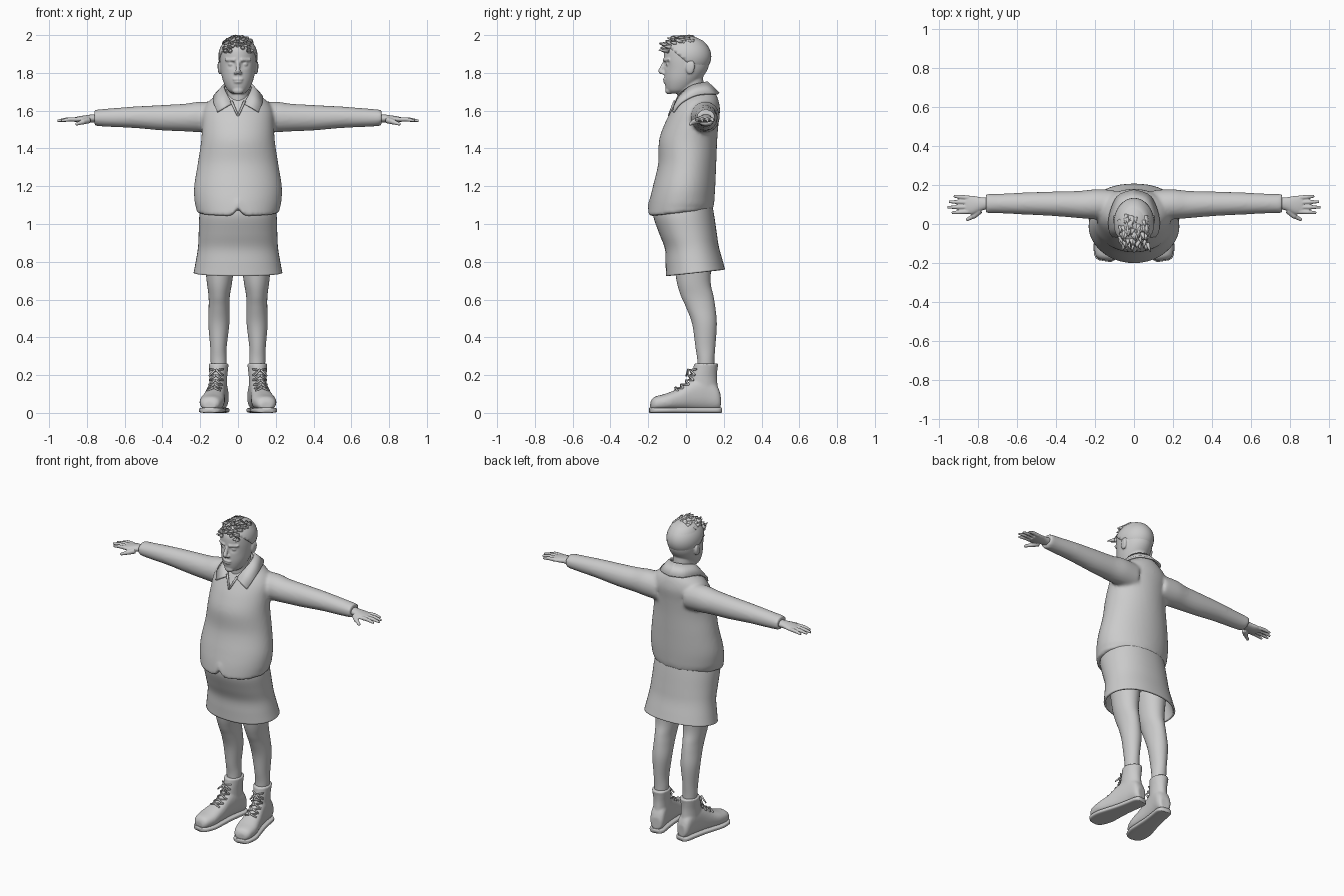
import bpy, bmesh, math, random
from mathutils import Vector, Matrix

random.seed(4)
default = bpy.data.objects.get("Cube")
if default:
    bpy.data.objects.remove(default)

clay = bpy.data.materials.new("plain_grey")
clay.use_nodes = True
GREY = (0.6, 0.6, 0.6, 1)
clay.diffuse_color = GREY
for node in clay.node_tree.nodes:
    if node.type == "BSDF_PRINCIPLED":
        node.inputs["Base Color"].default_value = GREY


def spline(rings, steps=5):
    """Smoothly refine a list of equal-length tuples."""
    result = []
    last = len(rings) - 1
    for i in range(last):
        a, b = rings[max(i - 1, 0)], rings[i]
        c, d = rings[i + 1], rings[min(i + 2, last)]
        for k in range(steps):
            t = k / steps
            result.append([
                q + t * (r - p) / 2 + t * t * (p - 2.5 * q + 2 * r - s / 2)
                + t ** 3 * (1.5 * (q - r) + (s - p) / 2)
                for p, q, r, s in zip(a, b, c, d)])
    result.append(list(rings[last]))
    return result


def loft(bm, rings, axis="Z", sides=32, power=1.0, caps=True, warp=None):
    """Rings are (position, low, high, low, high) across the axis."""
    order = {"Z": (1, 2, 0), "X": (0, 1, 2), "Y": (1, 0, 2)}[axis]
    loops = []
    for t, u0, u1, v0, v1 in spline(rings):
        loop = []
        for k in range(sides):
            a = math.tau * k / sides
            c, s = math.cos(a), math.sin(a)
            u = (u0 + u1) / 2 + (u1 - u0) / 2 * math.copysign(abs(c) ** power, c)
            v = (v0 + v1) / 2 + (v1 - v0) / 2 * math.copysign(abs(s) ** power, s)
            co = Vector([(t, u, v)[i] for i in order])
            loop.append(bm.verts.new(warp(co) if warp else co))
        loops.append(loop)
    for low, high in zip(loops, loops[1:]):
        for k in range(sides):
            j = (k + 1) % sides
            bm.faces.new((low[k], low[j], high[j], high[k]))
    if caps:
        for loop in (loops[0], loops[-1]):
            centre = bm.verts.new(sum((v.co for v in loop), Vector()) / sides)
            for k in range(sides):
                bm.faces.new((loop[k], loop[(k + 1) % sides], centre))


def even(rings):
    """Expand (position, half width, low, high) to a symmetric ring."""
    return [(t, -w, w, lo, hi) for t, w, lo, hi in rings]


def limb(bm, start, end, r0, r1):
    start, end = Vector(start), Vector(end)
    way = end - start
    place = Matrix.Translation((start + end) / 2) @ way.to_track_quat("Z", "Y").to_matrix().to_4x4()
    bmesh.ops.create_cone(bm, cap_ends=True, segments=10, radius1=r0, radius2=r1,
                          depth=way.length, matrix=place)


def ball(bm, centre, radii):
    bmesh.ops.create_uvsphere(bm, u_segments=32, v_segments=20, radius=1,
                              matrix=Matrix.Translation(centre) @ Matrix.Diagonal((*radii, 1)))


def finish(name, bm, mirror=False, thick=0, voxel=0, smooth=0):
    bmesh.ops.recalc_face_normals(bm, faces=bm.faces)
    mesh = bpy.data.meshes.new(name)
    bm.to_mesh(mesh)
    bm.free()
    for face in mesh.polygons:
        face.use_smooth = True
    mesh.materials.append(clay)
    obj = bpy.data.objects.new(name, mesh)
    bpy.context.scene.collection.objects.link(obj)
    if mirror:
        obj.modifiers.new("mirror", "MIRROR")
    if thick:
        solid = obj.modifiers.new("thickness", "SOLIDIFY")
        solid.thickness, solid.offset = thick, -1
    if voxel:
        fuse = obj.modifiers.new("fuse", "REMESH")
        fuse.mode, fuse.voxel_size, fuse.use_smooth_shade = "VOXEL", voxel, True
    if smooth:
        soft = obj.modifiers.new("soften", "SMOOTH")
        soft.factor, soft.iterations = 0.5, smooth


# Jacket: body and sleeves fused, hem rising to the back with a front notch
def jacket_hem(co):
    if co.z < 1.1:
        co.z += 0.04 * (co.y + 0.2) / 0.35
        if co.y < 0:
            co.z += max(0, 0.045 - 1.2 * abs(co.x))
    return co


bm = bmesh.new()
loft(bm, even([(1.04, .218, -.203, .145), (1.12, .23, -.193, .15), (1.2, .232, -.175, .155),
               (1.32, .213, -.147, .16), (1.44, .195, -.143, .165), (1.53, .19, -.113, .172),
               (1.6, .185, -.077, .18), (1.65, .155, -.047, .173), (1.69, .1, -.02, .157),
               (1.73, .07, 0, .125)]), sides=64, warp=jacket_hem)
for s in (-1, 1):
    loft(bm, [(s * x, *rest) for x, *rest in [
        (.1, .03, .175, 1.48, 1.645), (.2, .025, .178, 1.485, 1.648), (.28, .03, .17, 1.49, 1.637),
        (.4, .04, .167, 1.495, 1.63), (.55, .048, .162, 1.508, 1.622),
        (.7, .055, .155, 1.515, 1.61), (.76, .055, .155, 1.52, 1.605)]], axis="X")
finish("jacket", bm, voxel=0.01, smooth=6)

# Collar flaps and neckline edge
bm = bmesh.new()
inner = spline([(0, .115, 1.755), (.055, .09, 1.75), (.078, .03, 1.735), (.06, -.035, 1.69), (.03, -.062, 1.64)])
outer = spline([(0, .178, 1.695), (.085, .145, 1.695), (.127, .05, 1.685), (.13, -.03, 1.645), (.11, -.072, 1.595)])
rows = [[bm.verts.new(p) for p in path] for path in (inner, outer)]
for k in range(len(inner) - 1):
    bm.faces.new((rows[0][k], rows[0][k + 1], rows[1][k + 1], rows[1][k]))
finish("collar", bm, mirror=True, thick=0.012)
bm = bmesh.new()
limb(bm, (.035, -.06, 1.65), (0, -.092, 1.572), .007, .005)
finish("neckline_edge", bm, mirror=True)


# Skirt, open below
def skirt_hem(co):
    co.z += 0.035 * (co.y + 0.1) / 0.3 * max(0, (0.9 - co.z) / 0.18)
    return co


bm = bmesh.new()
loft(bm, even([(1.1, .195, -.17, .14), (1.04, .205, -.173, .15), (.95, .208, -.142, .163),
               (.87, .212, -.112, .175), (.79, .224, -.108, .193), (.725, .235, -.106, .207)]),
     sides=48, power=0.92, caps=False, warp=skirt_hem)
finish("skirt", bm, thick=0.012)

# Legs
bm = bmesh.new()
loft(bm, [(.2, .06, .14, .06, .15), (.28, .06, .145, .06, .15), (.35, .06, .147, .05, .155),
          (.47, .046, .157, .033, .163), (.56, .045, .155, 0, .155), (.62, .043, .156, -.027, .145),
          (.7, .03, .166, -.05, .13), (.85, .012, .182, -.07, .14)])
finish("legs", bm, mirror=True)

# Boots: upper, sole and laces, turned outward
turn = Matrix.Translation((.1, .12, 0)) @ Matrix.Rotation(math.radians(9.5), 4, "Z") @ Matrix.Translation((0, -.12, 0))


def finish_boot(name, bm, **options):
    bmesh.ops.transform(bm, matrix=turn, verts=bm.verts)
    finish(name, bm, mirror=True, **options)


foot = even([(-.19, .03, .02, .06), (-.17, .052, .015, .085), (-.11, .065, .015, .102),
             (-.04, .058, .015, .13), (.03, .05, .015, .175), (.1, .047, .015, .2),
             (.16, .045, .015, .15), (.182, .03, .02, .1)])
bm = bmesh.new()
loft(bm, foot, axis="Y", power=0.85)
loft(bm, even([(.08, .046, .02, .175), (.18, .046, .025, .165), (.23, .05, .037, .167), (.262, .053, .042, .172)]))
finish_boot("boot_uppers", bm, voxel=0.007, smooth=4)
bm = bmesh.new()
loft(bm, [(y * 1.025, x0 * 1.06, x1 * 1.06, 0, .028) for y, x0, x1, _, _ in foot], axis="Y", power=0.5)
finish_boot("boot_soles", bm)
bm = bmesh.new()
eyelets = [(-.07, .122), (-.04, .136), (-.01, .155), (.014, .18), (.021, .207), (.03, .237)]
for (y0, z0), (y1, z1) in zip(eyelets, eyelets[1:]):
    middle = (0, (y0 + y1) / 2 - .005, (z0 + z1) / 2 + .005)
    for s in (-1, 1):
        limb(bm, (s * .036, y0 + .018, z0 - .006), middle, .005, .005)
        limb(bm, middle, (-s * .036, y1 + .018, z1 - .006), .005, .005)
for s in (-1, 1):
    limb(bm, (0, .01, .23), (s * .035, .005, .195), .006, .004)
finish_boot("boot_laces", bm)

# Hands: palm, fingers and thumb fused
bm = bmesh.new()
loft(bm, [(.74, .08, .135, 1.537, 1.583), (.79, .066, .138, 1.538, 1.578),
          (.83, .05, .145, 1.537, 1.572), (.865, .052, .145, 1.54, 1.565)], axis="X")
for k, reach in enumerate((.935, .957, .95, .925)):
    root = Vector((.85, .063 + .024 * k, 1.554))
    tip = Vector((reach, .058 + .028 * k, 1.546))
    knuckle = (root + tip) / 2 + Vector((0, 0, .004))
    limb(bm, root, knuckle, .012, .011)
    limb(bm, knuckle, tip, .0115, .007)
limb(bm, (.79, .07, 1.55), (.825, .038, 1.54), .018, .014)
limb(bm, (.82, .042, 1.541), (.86, .02, 1.527), .013, .008)
finish("hands", bm, mirror=True, voxel=0.004, smooth=3)


# Head: skull with eye sockets, features and neck fused
def sockets(co):
    if co.y < 0:
        away = (abs(co.x) - .036) ** 2 + (co.z - 1.848) ** 2
        co.y += 0.016 * math.exp(-away / .0003)
    return co


bm = bmesh.new()
loft(bm, even([(1.69, .03, -.085, -.01), (1.71, .056, -.104, .03), (1.76, .08, -.114, .075),
               (1.82, .093, -.115, .115), (1.88, .097, -.118, .126), (1.93, .093, -.11, .122),
               (1.97, .07, -.073, .09), (1.985, .035, -.035, .05)]), sides=64, warp=sockets)
loft(bm, even([(1.58, .07, -.04, .11), (1.67, .062, -.045, .1), (1.78, .062, -.05, .09)]))
limb(bm, (0, -.113, 1.86), (0, -.136, 1.806), .008, .014)
ball(bm, (0, -.132, 1.804), (.013, .013, .011))
ball(bm, (0, -.111, 1.766), (.028, .012, .006))
ball(bm, (0, -.108, 1.752), (.024, .013, .007))
ball(bm, (0, -.09, 1.706), (.03, .02, .02))
for s in (-1, 1):
    ball(bm, (s * .013, -.12, 1.8), (.01, .012, .009))
    ball(bm, (s * .036, -.092, 1.846), (.017, .015, .013))
    limb(bm, (s * .015, -.117, 1.868), (s * .068, -.089, 1.87), .009, .007)
    ball(bm, (s * .097, .022, 1.828), (.01, .024, .036))
    ball(bm, (s * .1, .034, 1.835), (.009, .012, .028))
finish("head", bm, voxel=0.005, smooth=3)

# Hair: trimmed cap with tufts swept forward
centre, size = Vector((0, .004, 1.887)), Vector((.104, .13, .109))
bm = bmesh.new()
ball(bm, centre, size)
bmesh.ops.bisect_plane(bm, geom=bm.verts[:] + bm.edges[:] + bm.faces[:],
                       plane_co=(0, 0, 1.86), plane_no=(0, .85, 1), clear_inner=True)
finish("hair_cap", bm, thick=0.012)
bm = bmesh.new()
for _ in range(70):
    x, y = random.uniform(-.75, .75), random.uniform(-.92, .35)
    up = Vector((x, y, math.sqrt(max(.08, 1 - x * x - y * y))))
    root = centre + size * 0.95 * up
    tip = root + Vector((.35 * random.uniform(-1, 1), -.85, .3 * up.z)) * random.uniform(.03, .055)
    tip.z = min(tip.z, 1.996)
    tip.y = max(tip.y, -.17)
    limb(bm, root, tip, .013, .002)
finish("hair_tufts", bm)
